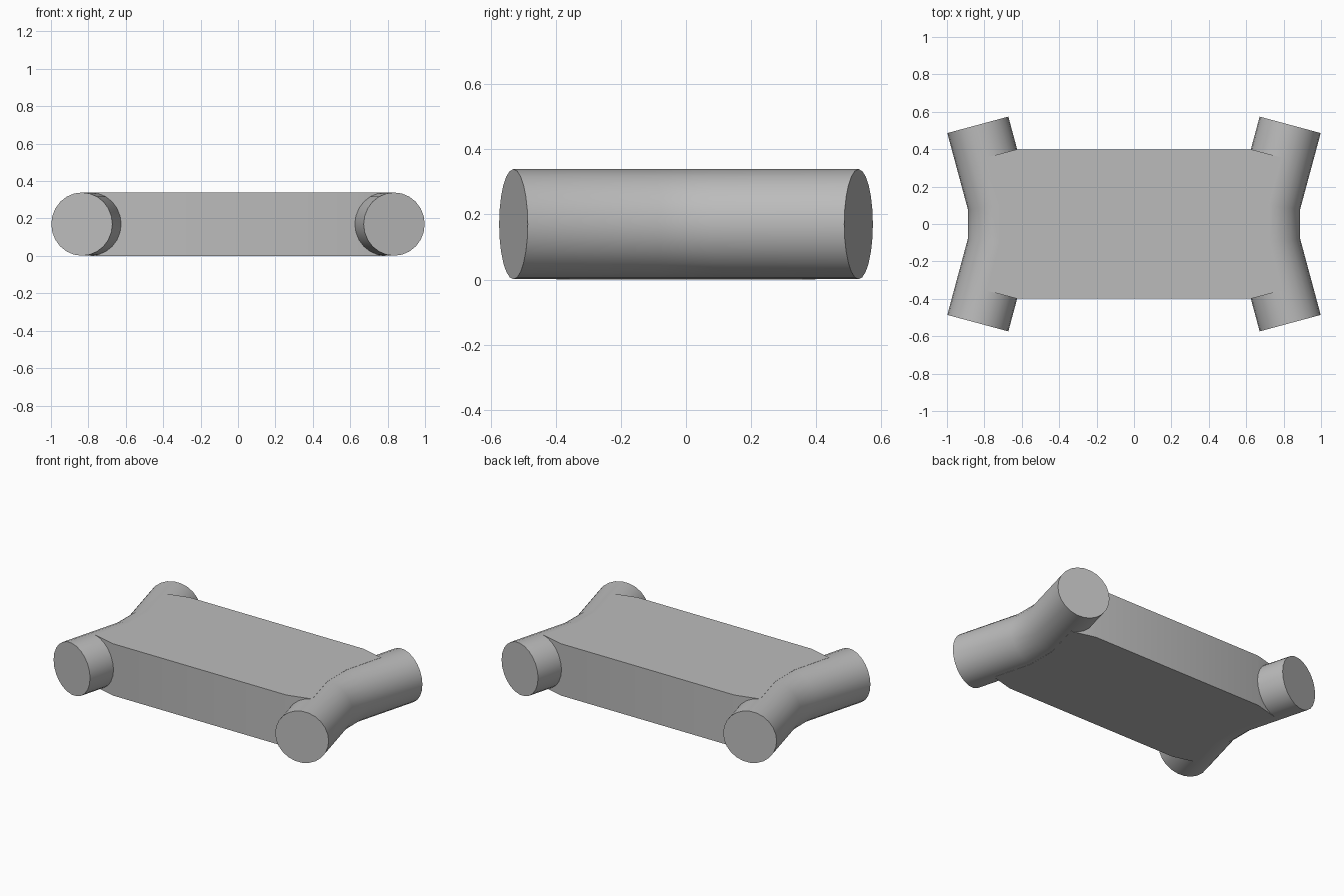
import bpy, bmesh, math
from mathutils import Vector

cube = bpy.data.objects.get("Cube")
if cube:
    bpy.data.objects.remove(cube, do_unlink=True)

MID = 0.17        # height of the centre plane
RADIUS = 0.169    # tube radius
SIDES = 24
END = Vector((0.835, 0.53))    # tube end on its axis
BEND = Vector((0.719, 0.1))    # where the tube bends

grey = bpy.data.materials.new("plain_grey")
grey.use_nodes = True
grey.diffuse_color = (0.5, 0.5, 0.5, 1)
grey.node_tree.nodes["Principled BSDF"].inputs["Base Color"].default_value = (0.5, 0.5, 0.5, 1)


def finish(name, bm):
    bmesh.ops.recalc_face_normals(bm, faces=bm.faces)
    mesh = bpy.data.meshes.new(name)
    bm.to_mesh(mesh)
    bm.free()
    mesh.materials.append(grey)
    obj = bpy.data.objects.new(name, mesh)
    bpy.context.collection.objects.link(obj)
    bpy.ops.object.select_all(action='DESELECT')
    obj.select_set(True)
    bpy.context.view_layer.objects.active = obj
    bpy.ops.object.shade_smooth_by_angle(angle=math.radians(30))


# Bent tube: mitred rings along the path, capped at both ends
def bent_tube(name, side):
    slant = math.atan2(END.x - BEND.x, END.y - BEND.y)
    path = [(END.x, END.y, slant, 0), (BEND.x, BEND.y, slant / 2, slant / 2),
            (BEND.x, -BEND.y, -slant / 2, slant / 2), (END.x, -END.y, -slant, 0)]
    bm = bmesh.new()
    rings = []
    for x, y, turn, miter in path:
        ring = []
        for i in range(SIDES):
            a = 2 * math.pi * i / SIDES
            across = RADIUS * math.cos(a) / math.cos(miter)
            ring.append(bm.verts.new((side * (x + across * math.cos(turn)),
                                      y - across * math.sin(turn),
                                      MID + RADIUS * math.sin(a))))
        rings.append(ring)
    for r0, r1 in zip(rings, rings[1:]):
        for i in range(SIDES):
            j = (i + 1) % SIDES
            bm.faces.new((r0[i], r0[j], r1[j], r1[i]))
    bm.faces.new(rings[0])
    bm.faces.new(rings[-1])
    finish(name, bm)


bent_tube("left_tube", 1)
bent_tube("right_tube", -1)

# Flat slab between the tubes, its ends following the tube axes
quarter = [(0.63, 0.398), (0.788, 0.356), (BEND.x, BEND.y)]
half = quarter + [(x, -y) for x, y in reversed(quarter)]
outline = half + [(-x, y) for x, y in reversed(half)]
bm = bmesh.new()
base = bm.faces.new([bm.verts.new((x, y, 0)) for x, y in outline])
grown = bmesh.ops.extrude_face_region(bm, geom=[base])
top = [v for v in grown["geom"] if isinstance(v, bmesh.types.BMVert)]
bmesh.ops.translate(bm, verts=top, vec=(0, 0, 2 * MID))
finish("centre_slab", bm)
